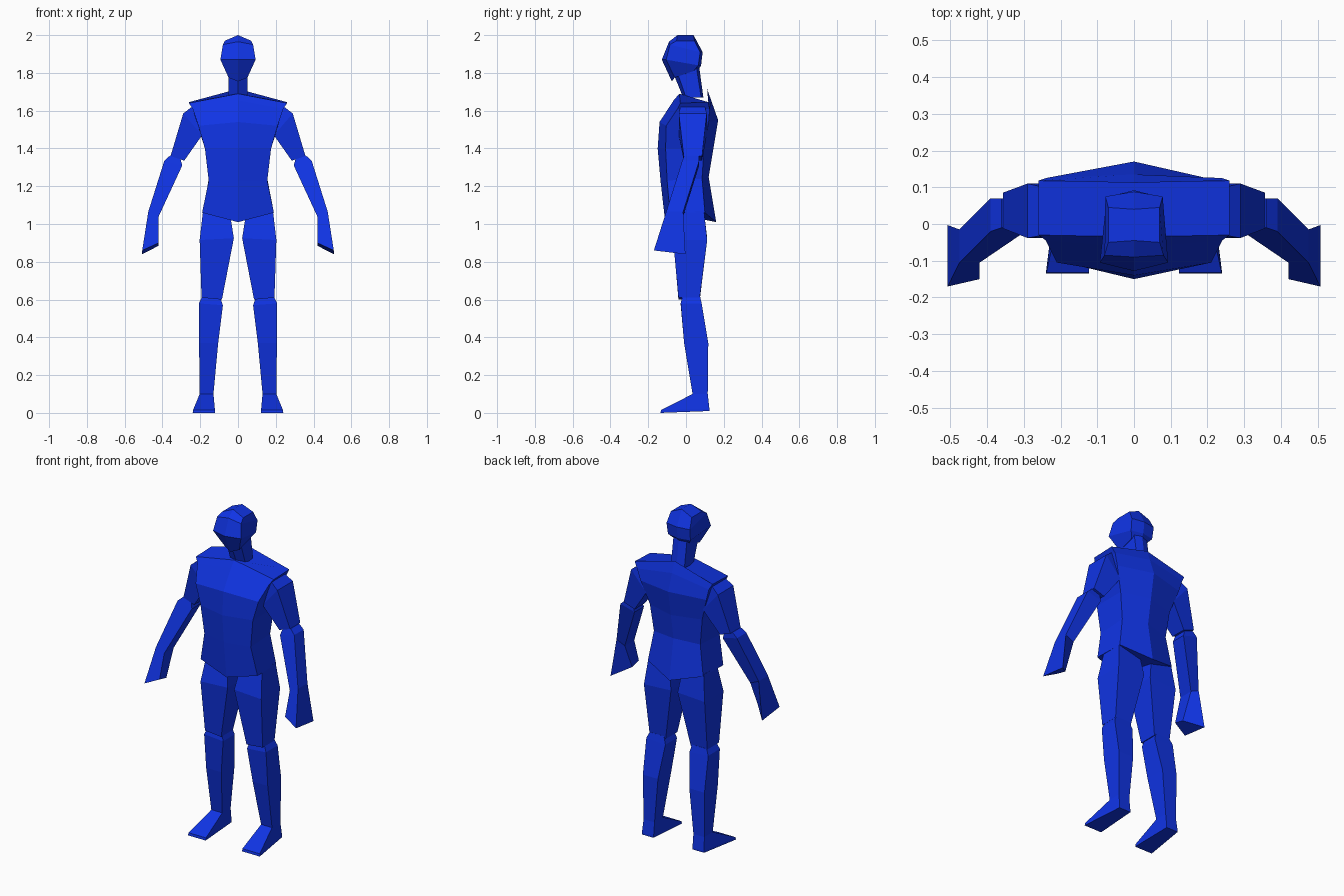
import bpy, bmesh

blue = bpy.data.materials.new("blue")
blue.diffuse_color = (0.005, 0.034, 0.78, 1)


def loft(name, rings):
    """Skin a stack of equal-sized point rings and cap both ends."""
    bm = bmesh.new()
    vs = [[bm.verts.new(p) for p in r] for r in rings]
    n = len(rings[0])
    for a, b in zip(vs, vs[1:]):
        for i in range(n):
            j = (i + 1) % n
            bm.faces.new((a[i], a[j], b[j], b[i]))
    bm.faces.new(vs[0])
    bm.faces.new(vs[-1])
    bmesh.ops.recalc_face_normals(bm, faces=bm.faces)
    me = bpy.data.meshes.new(name)
    bm.to_mesh(me)
    bm.free()
    me.materials.append(blue)
    ob = bpy.data.objects.new(name, me)
    bpy.context.collection.objects.link(ob)
    return ob


def ridged(front, front_side, back_side, back):
    """Six-point symmetric ring with a centre ridge front and back."""
    def m(p):
        return (-p[0], p[1], p[2])
    return [(0, *front), front_side, back_side, (0, *back), m(back_side), m(front_side)]


def box(xi, xo, yf, yb, zi, zo):
    """Four-point limb ring: inner/outer x, front/back y, inner/outer z."""
    return [(xi, yf, zi), (xo, yf, zo), (xo, yb, zo), (xi, yb, zi)]


def pair(name, rings):
    for side, s in (("right", 1), ("left", -1)):
        loft(f"{side}_{name}", [[(s * x, y, z) for x, y, z in r] for r in rings])


# Torso
loft("torso", [
    ridged((-0.11, 1.01), (0.19, -0.085, 1.06), (0.185, 0.10, 1.06), (0.16, 1.01)),
    ridged((-0.135, 1.23), (0.155, -0.10, 1.23), (0.155, 0.085, 1.24), (0.12, 1.25)),
    ridged((-0.15, 1.40), (0.175, -0.108, 1.40), (0.175, 0.095, 1.40), (0.145, 1.40)),
    ridged((-0.14, 1.54), (0.21, -0.105, 1.52), (0.22, 0.12, 1.54), (0.17, 1.55)),
    ridged((-0.065, 1.655), (0.24, -0.045, 1.61), (0.24, 0.125, 1.61), (0.135, 1.65)),
    ridged((-0.035, 1.69), (0.26, -0.03, 1.64), (0.26, 0.118, 1.645), (0.112, 1.715)),
])

# Neck
loft("neck", [
    ridged((-0.015, 1.67), (0.05, 0.0, 1.67), (0.045, 0.08, 1.67), (0.092, 1.67)),
    ridged((-0.06, 1.78), (0.05, -0.045, 1.80), (0.045, 0.055, 1.83), (0.07, 1.83)),
])

# Head
loft("head", [
    ridged((-0.075, 1.755), (0.05, -0.06, 1.775), (0.05, 0.04, 1.81), (0.065, 1.815)),
    ridged((-0.128, 1.87), (0.093, -0.105, 1.87), (0.075, 0.065, 1.84), (0.08, 1.84)),
    ridged((-0.09, 1.965), (0.08, -0.085, 1.95), (0.078, 0.075, 1.91), (0.088, 1.91)),
    ridged((-0.045, 2.0), (0.07, -0.05, 1.97), (0.07, 0.045, 1.97), (0.04, 2.0)),
])

# Arms
pair("upper_arm", [
    box(0.19, 0.245, -0.03, 0.10, 1.58, 1.62),
    box(0.19, 0.29, -0.038, 0.11, 1.47, 1.585),
    box(0.285, 0.357, -0.012, 0.085, 1.335, 1.36),
])
pair("forearm", [
    box(0.305, 0.36, -0.01, 0.07, 1.345, 1.362),
    box(0.295, 0.39, -0.02, 0.07, 1.31, 1.335),
    box(0.42, 0.475, -0.105, -0.015, 1.04, 1.065),
])
pair("hand", [
    box(0.42, 0.475, -0.105, -0.015, 1.04, 1.065),
    [(0.42, -0.15, 0.90), (0.507, -0.17, 0.86), (0.507, -0.003, 0.84), (0.42, -0.085, 0.885)],
])

# Legs
pair("thigh", [
    box(0.045, 0.185, -0.035, 0.095, 1.07, 1.07),
    box(0.022, 0.203, -0.068, 0.112, 0.925, 0.915),
    box(0.085, 0.193, -0.04, 0.073, 0.60, 0.61),
])
pair("shin", [
    box(0.095, 0.19, -0.02, 0.075, 0.615, 0.615),
    box(0.08, 0.207, -0.028, 0.083, 0.57, 0.58),
    box(0.105, 0.206, -0.01, 0.118, 0.37, 0.37),
    box(0.13, 0.203, 0.035, 0.115, 0.10, 0.10),
])
pair("foot", [
    box(0.13, 0.203, 0.035, 0.115, 0.10, 0.10),
    [(0.122, -0.132, 0.015), (0.238, -0.132, 0.015), (0.208, 0.124, 0.02), (0.13, 0.124, 0.02)],
    [(0.122, -0.135, 0.0), (0.24, -0.135, 0.0), (0.208, 0.124, 0.01), (0.13, 0.124, 0.01)],
])
